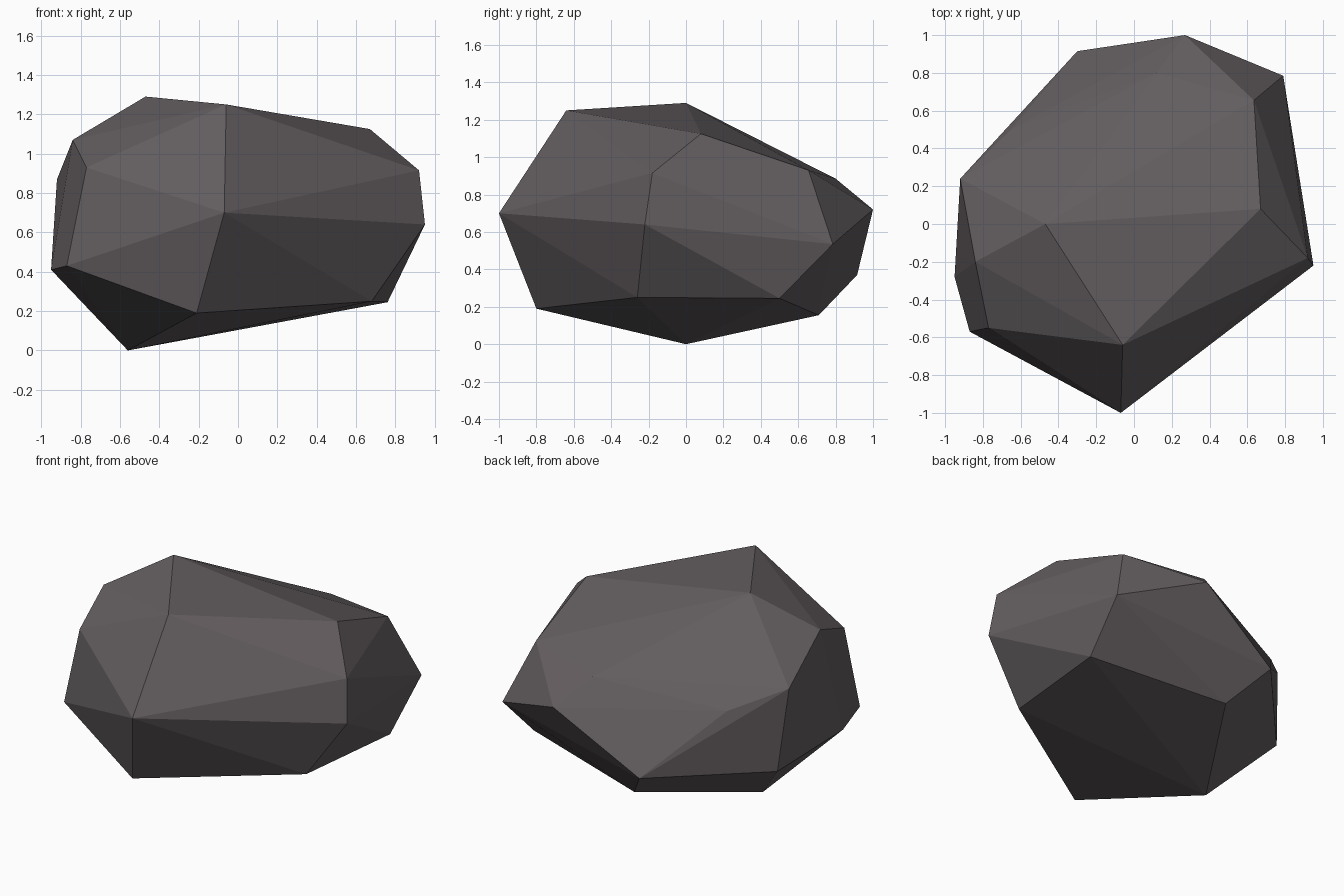
import bpy, bmesh, math

# Faceted boulder: convex hull around its corner points
corners = [
    # crown
    (-0.47, 0.00, 1.29), (-0.06, -0.64, 1.25), (-0.84, -0.20, 1.07), (0.67, 0.08, 1.125),
    (0.635, 0.655, 0.93), (0.12, 0.80, 0.885), (0.92, -0.18, 0.915), (-0.77, -0.55, 0.93),
    # waist
    (-0.07, -1.00, 0.70), (0.95, -0.22, 0.64), (0.79, 0.785, 0.535), (0.27, 1.00, 0.72),
    (-0.65, 0.50, 0.75), (-0.92, 0.24, 0.87), (-0.95, -0.28, 0.41), (-0.87, -0.57, 0.43),
    # underside
    (-0.87, 0.29, 0.33), (-0.30, 0.915, 0.37), (-0.12, 0.71, 0.155), (0.76, 0.50, 0.245),
    (0.68, -0.26, 0.25), (-0.21, -0.80, 0.19), (-0.56, 0.00, 0.00),
]

bm = bmesh.new()
for c in corners:
    bm.verts.new(c)
bmesh.ops.convex_hull(bm, input=bm.verts[:])
# merge nearly coplanar triangles into broad facets
bmesh.ops.dissolve_limit(bm, angle_limit=math.radians(2), verts=bm.verts[:], edges=bm.edges[:])
bmesh.ops.recalc_face_normals(bm, faces=bm.faces[:])

mesh = bpy.data.meshes.new("boulder")
bm.to_mesh(mesh)
bm.free()

# Dark warm grey stone
stone = bpy.data.materials.new("dark grey stone")
stone.diffuse_color = (0.125, 0.110, 0.115, 1)
mesh.materials.append(stone)

boulder = bpy.data.objects.new("boulder", mesh)
bpy.context.collection.objects.link(boulder)
